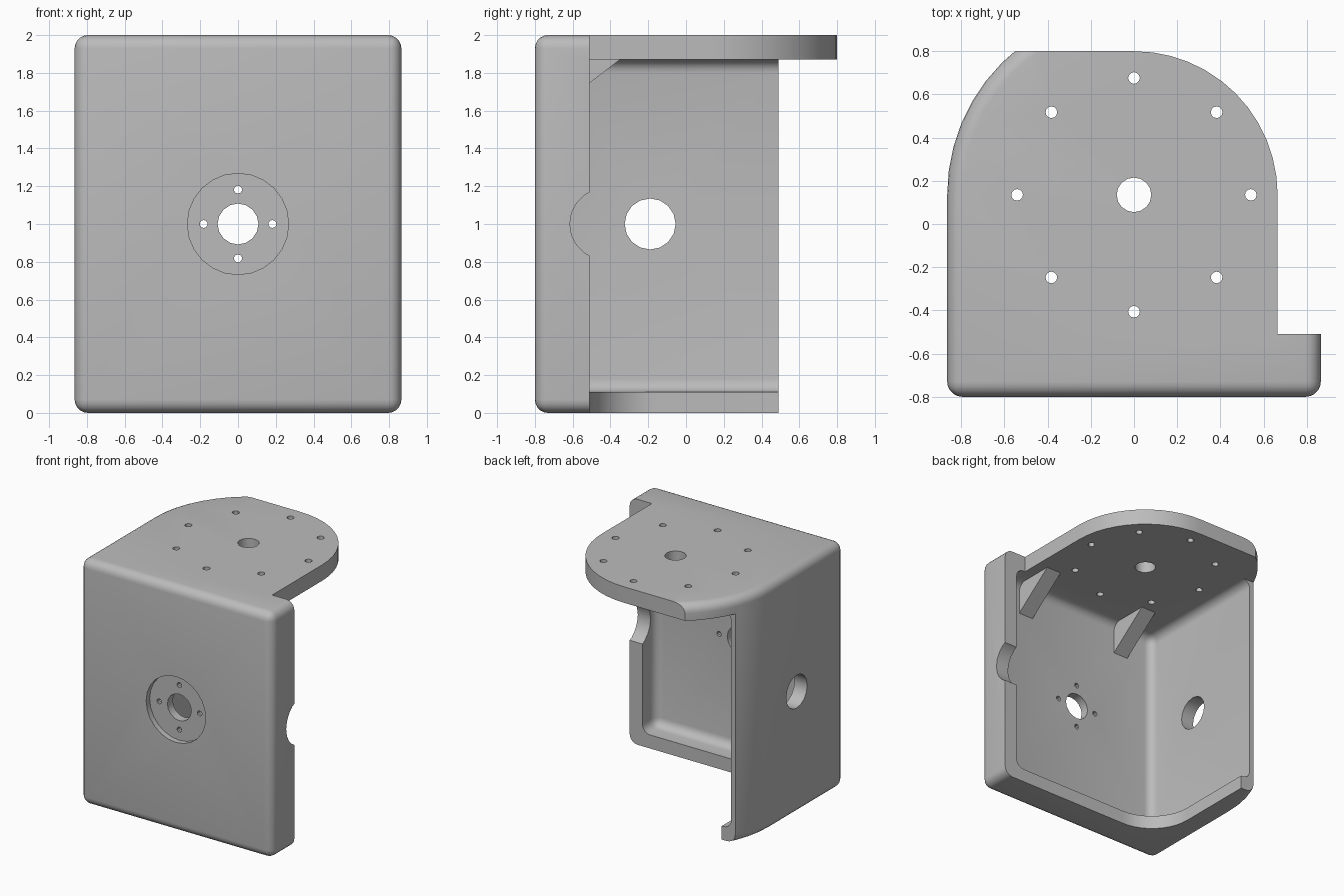
import bpy, bmesh
from math import sin, cos, pi, radians
from mathutils import Matrix, Vector

cube = bpy.data.objects.get("Cube")
if cube:
    bpy.data.objects.remove(cube, do_unlink=True)

grey = bpy.data.materials.new("plain_grey")
grey.use_nodes = True
COLOUR = (0.5, 0.5, 0.5, 1)
grey.diffuse_color = COLOUR
grey.node_tree.nodes["Principled BSDF"].inputs["Base Color"].default_value = COLOUR

HALF, FILLET, AXIS_Y = 0.865, 0.07, 0.135    # half width, edge radius, plate centre


def arc(cx, cy, r, start, end, steps):
    angles = [radians(start + (end - start) * i / steps) for i in range(steps + 1)]
    return [(cx + r * cos(a), cy + r * sin(a)) for a in angles]


def prism(points, low, high):
    """Extrude an xy outline between two heights."""
    bm = bmesh.new()
    face = bm.faces.new([bm.verts.new((x, y, low)) for x, y in points])
    moved = bmesh.ops.extrude_face_region(bm, geom=[face])["geom"]
    bmesh.ops.translate(bm, vec=(0, 0, high - low),
                        verts=[v for v in moved if isinstance(v, bmesh.types.BMVert)])
    bmesh.ops.recalc_face_normals(bm, faces=bm.faces)
    return bm


def round_edges(bm, test):
    edges = [e for e in bm.edges if test(e)]
    bmesh.ops.bevel(bm, geom=edges, offset=FILLET, offset_type='OFFSET',
                    segments=5, profile=0.5, affect='EDGES')


def add_object(name, bm):
    mesh = bpy.data.meshes.new(name)
    bm.to_mesh(mesh)
    bm.free()
    mesh.materials.append(grey)
    obj = bpy.data.objects.new(name, mesh)
    bpy.context.collection.objects.link(obj)
    return obj


def cut(target, bm):
    cutter = add_object("cutter", bm)
    cutter.hide_render = True
    mod = target.modifiers.new("cut", 'BOOLEAN')
    mod.operation, mod.solver, mod.object = 'DIFFERENCE', 'EXACT', cutter
    bpy.context.view_layer.objects.active = target
    bpy.ops.object.modifier_apply(modifier=mod.name)
    bpy.data.objects.remove(cutter, do_unlink=True)


def drill(target, centre, axis, radius, length, sides):
    bm = bmesh.new()
    turn = Vector((0, 0, 1)).rotation_difference(Vector(axis)).to_matrix().to_4x4()
    bmesh.ops.create_cone(bm, cap_ends=True, segments=sides, radius1=radius,
                          radius2=radius, depth=length,
                          matrix=Matrix.Translation(centre) @ turn)
    cut(target, bm)


# Housing block: square front, round back, softened edges
outline = [(-HALF, -0.8), (HALF, -0.8)] + arc(0, AXIS_Y, HALF, 0, 180, 24)
block = prism(outline, 0, 2)
round_edges(block, lambda e: abs(e.verts[0].co.z - e.verts[1].co.z) < 0.01
            or all(v.co.y < -0.79 for v in e.verts))
housing = add_object("housing", block)

# Trim the open side and the rounded end of the top plate
cut(housing, prism([(0.665, -0.51), (2, -0.51), (2, 2), (-2, 2), (-2, 0.8)]
                   + arc(0, AXIS_Y, 0.665, 90, 0, 12), -1, 3))

# Inner pocket with filleted edges
pocket = prism([(-0.75, -0.685), (0.75, -0.685), (0.75, 2), (-0.75, 2)], 0.11, 1.87)
round_edges(pocket, lambda e: True)
cut(housing, pocket)

# Opening below the top plate, leaving a curved bottom lip
cut(housing, prism([(-2, 0.49), (-0.665, 0.49)] + arc(-0.315, -0.16, 0.35, 180, 270, 10)
                   + [(2, -0.51), (2, 2), (-2, 2)], -1, 1.87))

# Front motor mount: shallow recess, shaft hole and four screw holes
drill(housing, (0, -0.8, 1), (0, 1, 0), 0.268, 0.09, 24)
drill(housing, (0, -0.75, 1), (0, 1, 0), 0.108, 0.4, 16)
for i in range(4):
    a = i * pi / 2
    drill(housing, (0.182 * cos(a), -0.75, 1 + 0.182 * sin(a)), (0, 1, 0), 0.021, 0.4, 10)

# Top plate: centre hole and ring of eight screw holes
drill(housing, (0, AXIS_Y, 1.95), (0, 0, 1), 0.08, 0.4, 16)
for i in range(8):
    a = i * pi / 4
    drill(housing, (0.541 * cos(a), AXIS_Y + 0.541 * sin(a), 1.95), (0, 0, 1), 0.027, 0.4, 12)

# Cable hole in the side wall and round notch in the opposite flange
drill(housing, (-0.8, -0.19, 1), (1, 0, 0), 0.135, 0.4, 16)
drill(housing, (0.8, -0.425, 1), (1, 0, 0), 0.19, 0.4, 20)

# Two triangular ribs between the front wall and the top plate
for name, x in (("left_rib", 0.51), ("right_rib", -0.44)):
    rib = prism([(-0.7, 1.6), (-0.35, 1.87), (-0.35, 1.88), (-0.7, 1.88)], -0.067, 0.067)
    # Outline axes y, z, x are cycled into place
    bmesh.ops.transform(rib, verts=rib.verts, matrix=Matrix(
        ((0, 0, 1, x), (1, 0, 0, 0), (0, 1, 0, 0), (0, 0, 0, 1))))
    add_object(name, rib)

# Smooth the fillets and keep hard edges crisp
bpy.ops.object.select_all(action='DESELECT')
housing.select_set(True)
bpy.context.view_layer.objects.active = housing
bpy.ops.object.shade_smooth_by_angle(angle=radians(30))
